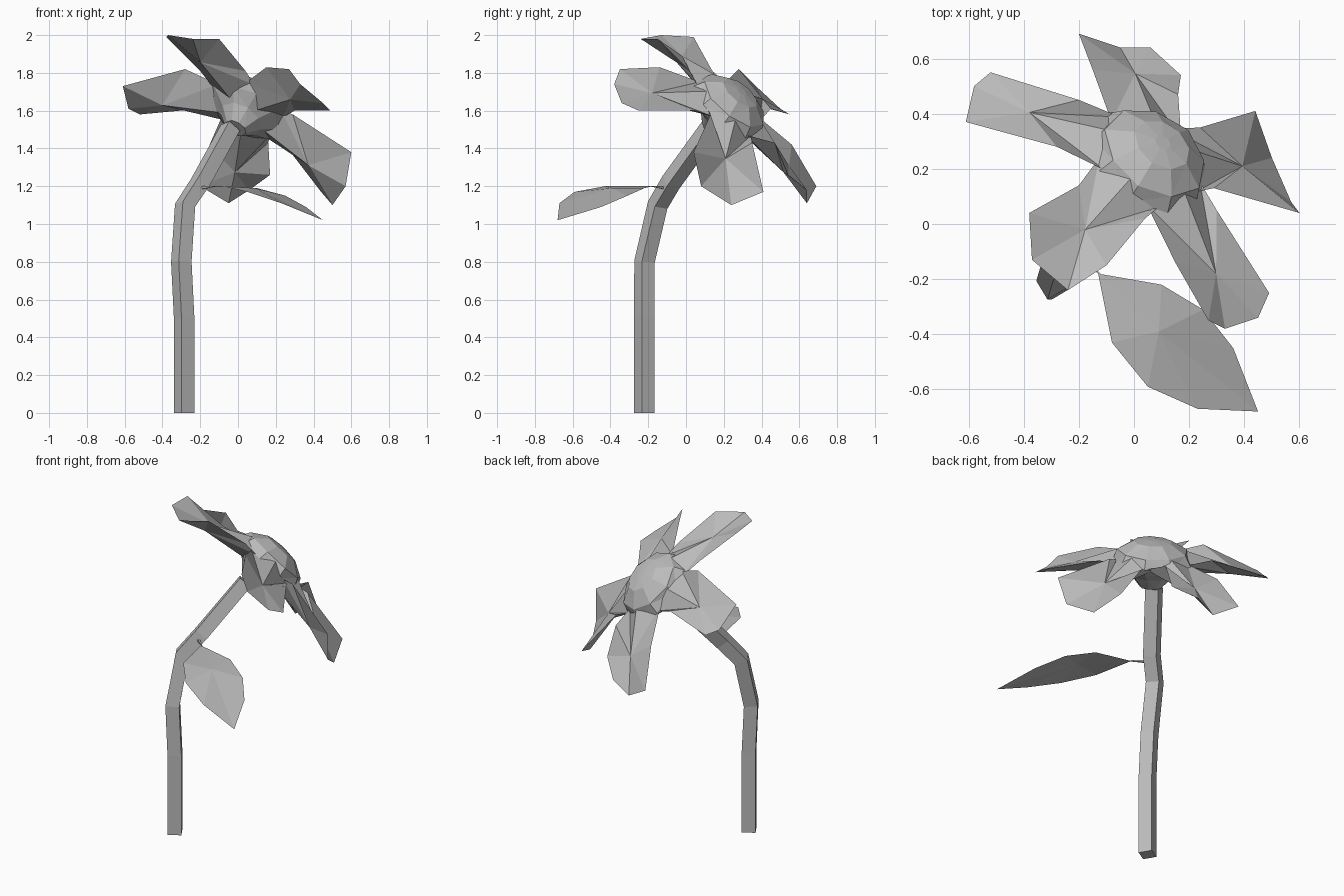
import bpy, bmesh, random
from math import cos, sin, tau
from mathutils import Vector

random.seed(4)
cube = bpy.data.objects.get("Cube")
if cube:
    bpy.data.objects.remove(cube)

grey = bpy.data.materials.new("soft_grey")
grey.use_nodes = True
grey.diffuse_color = (0.5, 0.5, 0.5, 1)
grey.node_tree.nodes["Principled BSDF"].inputs["Base Color"].default_value = (0.5, 0.5, 0.5, 1)

AXIS = Vector((0.42, 0.58, 0.69)).normalized()   # direction the bloom faces
HUB = Vector((0.05, 0.22, 1.61))                 # centre of the bloom


def finish(name, bm, closed=True):
    if closed:
        bmesh.ops.recalc_face_normals(bm, faces=bm.faces)
    mesh = bpy.data.meshes.new(name)
    bm.to_mesh(mesh)
    bm.free()
    mesh.materials.append(grey)
    obj = bpy.data.objects.new(name, mesh)
    bpy.context.collection.objects.link(obj)
    return obj


def loft(name, rings, sides, turn=0.0, jitter=0.0):
    """Skin rings given as (centre, direction, radius)."""
    bm = bmesh.new()
    loops = []
    for centre, direction, radius in rings:
        q = Vector((0, 0, 1)).rotation_difference(direction)
        loop = []
        for i in range(sides):
            a = turn + tau * i / sides
            r = radius * (1 + random.uniform(-jitter, jitter))
            loop.append(bm.verts.new(centre + q @ Vector((r * cos(a), r * sin(a), 0))))
        loops.append(loop)
    for lo, hi in zip(loops, loops[1:]):
        for i in range(sides):
            j = (i + 1) % sides
            bm.faces.new((lo[i], lo[j], hi[j], hi[i]))
    bm.faces.new(loops[0][::-1])
    bm.faces.new(loops[-1])
    if jitter:
        bmesh.ops.triangulate(bm, faces=bm.faces)
    return finish(name, bm)


def petal(name, outline):
    """Blade with a wide root: one rim, fanned to an upper and a lower keel point."""
    rim = [Vector(p) for p in outline]
    middle = (sum(rim, Vector()) / len(rim)).lerp(HUB, 0.12)
    out = middle - HUB
    out = (out - AXIS * out.dot(AXIS)).normalized()
    side = AXIS.cross(out)
    if side.dot(rim[0] - rim[-1]) < 0:
        side = -side
    bm = bmesh.new()
    verts = [bm.verts.new(p) for p in rim]
    root = [bm.verts.new(HUB + out * 0.15 + side * s + AXIS * 0.01) for s in (-0.14, 0.14)]
    crest = bm.verts.new(HUB + out * 0.14 + AXIS * 0.08)
    heel = bm.verts.new(HUB + out * 0.12 - AXIS * 0.06)
    for depth, inner in ((0.0, crest), (0.05, heel)):
        keel = bm.verts.new(middle - AXIS * depth)
        ring = verts + [root[0], inner, root[1]]
        for a, b in zip(ring, ring[1:] + ring[:1]):
            bm.faces.new((a, b, keel))
    for r in root:
        bm.faces.new((crest, heel, r))
    return finish(name, bm)


# Stem: four-sided tube bending up into the bloom
path = [Vector(p) for p in ((-0.285, -0.22, 0), (-0.285, -0.22, 0.5), (-0.3, -0.22, 0.8),
                            (-0.28, -0.15, 1.1), (-0.2, -0.08, 1.22), (-0.04, 0.13, 1.51))]
stem_rings = []
for i, p in enumerate(path):
    d = path[min(i + 1, len(path) - 1)] - path[max(i - 1, 0)]
    stem_rings.append((p, Vector((0, 0, 1)) if i == 0 else d.normalized(), 0.056))
loft("stem", stem_rings, 4, turn=-0.25)

# Bloom centre: low faceted dome above, shallow cup beneath
profile = ((-0.15, 0.06), (-0.08, 0.12), (-0.03, 0.2), (0.0, 0.23),
           (0.065, 0.2), (0.12, 0.11), (0.13, 0.03))
loft("bloom_centre", [(HUB + AXIS * h, AXIS, r) for h, r in profile], 9, jitter=0.04)

# Petals
petal("petal_upper", [(-0.2, 0.14, 1.81), (-0.38, 0.04, 1.99), (-0.37, -0.13, 2.0),
                      (-0.24, -0.24, 1.98), (-0.1, -0.15, 1.98), (0.04, 0.02, 1.81)])
petal("petal_right", [(-0.28, 0.28, 1.82), (-0.61, 0.37, 1.73), (-0.58, 0.5, 1.61),
                      (-0.52, 0.55, 1.58), (-0.2, 0.45, 1.61)])
petal("petal_back", [(-0.15, 0.56, 1.42), (-0.2, 0.69, 1.2), (-0.05, 0.64, 1.11),
                     (0.06, 0.64, 1.18), (0.17, 0.54, 1.26), (0.16, 0.47, 1.43)])
petal("petal_left", [(0.24, 0.35, 1.43), (0.44, 0.41, 1.17), (0.5, 0.24, 1.1),
                     (0.57, 0.08, 1.2), (0.6, 0.04, 1.38), (0.29, 0.13, 1.58)])
petal("petal_front", [(0.15, -0.14, 1.83), (0.27, -0.35, 1.82), (0.33, -0.38, 1.74),
                      (0.45, -0.34, 1.64), (0.49, -0.25, 1.6), (0.3, 0.05, 1.6)])

# Leaf: thin sheet with a raised middle
bm = bmesh.new()
edge = [bm.verts.new(p) for p in ((-0.13, -0.18, 1.2), (0.1, -0.22, 1.19), (0.25, -0.31, 1.15),
                                  (0.36, -0.45, 1.09), (0.45, -0.68, 1.02), (0.23, -0.67, 1.11),
                                  (0.05, -0.59, 1.17), (-0.08, -0.43, 1.2))]
rib = bm.verts.new((0.09, -0.39, 1.19))
for a, b in zip(edge, edge[1:] + edge[:1]):
    bm.faces.new((b, a, rib))
for f in bm.faces:
    f.normal_update()
    if f.normal.z < 0:
        f.normal_flip()
finish("leaf", bm, closed=False)

# Leaf stalk
start, end = Vector((-0.21, -0.1, 1.19)), Vector((-0.12, -0.185, 1.2))
way = (end - start).normalized()
loft("leaf_stalk", [(start, way, 0.012), (end, way, 0.003)], 4)
